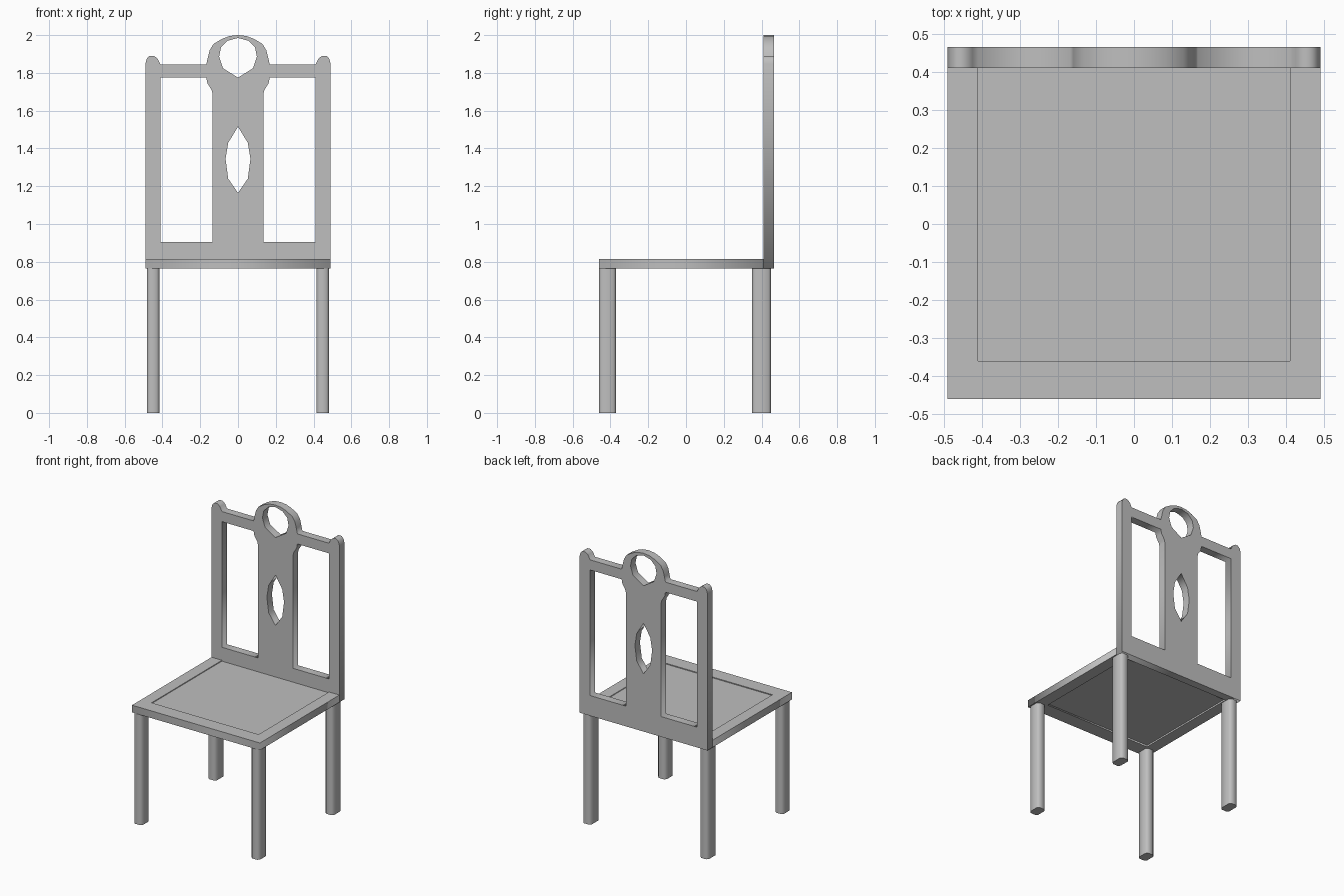
import bpy
from math import pi

cube = bpy.data.objects.get("Cube")
if cube:
    bpy.data.objects.remove(cube, do_unlink=True)

# Single painted-wood colour
grey = bpy.data.materials.new("grey_wood")
grey.use_nodes = True
colour = (0.52, 0.52, 0.52, 1)
grey.diffuse_color = colour
grey.node_tree.nodes["Principled BSDF"].inputs["Base Color"].default_value = colour


def mirrored(half):
    """Close a half outline that runs from the centre line by mirroring it in x."""
    return half + [(-x, y) for x, y in reversed(half) if x > 0]


def flip(loop):
    return [(-x, y) for x, y in loop]


def slab(name, loops, thickness, location, upright=False):
    """Fill the first loop, cut the others out as holes, and extrude."""
    curve = bpy.data.curves.new(name, "CURVE")
    curve.dimensions = "2D"
    curve.fill_mode = "BOTH"
    curve.extrude = thickness / 2
    for loop in loops:
        spline = curve.splines.new("POLY")
        spline.points.add(len(loop) - 1)
        for point, (x, y) in zip(spline.points, loop):
            point.co = (x, y, 0, 1)
        spline.use_cyclic_u = True
    source = bpy.data.objects.new(name + "_outline", curve)
    bpy.context.collection.objects.link(source)
    bpy.context.view_layer.update()
    graph = bpy.context.evaluated_depsgraph_get()
    mesh = bpy.data.meshes.new_from_object(source.evaluated_get(graph))
    bpy.data.objects.remove(source, do_unlink=True)
    mesh.materials.clear()
    mesh.materials.append(grey)
    obj = bpy.data.objects.new(name, mesh)
    obj.location = location
    if upright:
        obj.rotation_euler.x = pi / 2
    bpy.context.collection.objects.link(obj)
    return obj


# Pierced back with ears, crest and central splat
outline = mirrored([
    (0, 2.0), (0.045, 1.995), (0.085, 1.98), (0.13, 1.953), (0.15, 1.92),
    (0.16, 1.88), (0.168, 1.845), (0.41, 1.845), (0.425, 1.875),
    (0.445, 1.89), (0.468, 1.89), (0.483, 1.875), (0.49, 1.85), (0.49, 0.765)])
window = [(0.135, 0.905), (0.41, 0.905), (0.41, 1.775), (0.168, 1.775),
          (0.162, 1.745), (0.14, 1.71), (0.135, 1.69)]
crest_hole = mirrored([(0, 1.985), (0.055, 1.97), (0.09, 1.935), (0.1, 1.885),
                       (0.08, 1.825), (0, 1.775)])
splat_eye = mirrored([(0, 1.515), (0.052, 1.43), (0.066, 1.345),
                      (0.052, 1.24), (0, 1.165)])
slab("chair_back", [outline, window, flip(window), crest_hole, splat_eye],
     0.055, (0, 0.4375, 0), upright=True)

# Seat frame open to the back, with a slightly recessed panel
frame = [(-0.49, -0.46), (0.49, -0.46), (0.49, 0.41), (0.41, 0.41),
         (0.41, -0.36), (-0.41, -0.36), (-0.41, 0.41), (-0.49, 0.41)]
slab("seat_frame", [frame], 0.05, (0, 0, 0.79))
panel = [(-0.41, -0.36), (0.41, -0.36), (0.41, 0.41), (-0.41, 0.41)]
slab("seat_panel", [panel], 0.034, (0, 0, 0.792))

# Chamfered legs, deeper than wide
for place, y, depth in (("front", -0.415, 0.045), ("rear", 0.4, 0.05)):
    w, c = 0.033, 0.014
    quarter = [(w - c, depth), (w, depth - c)]
    right_half = quarter + [(x, -y2) for x, y2 in reversed(quarter)]
    section = right_half + flip(right_half[::-1])
    for side, sign in (("left", 1), ("right", -1)):
        slab(f"{place}_{side}_leg", [section], 0.768, (sign * 0.449, y, 0.384))
